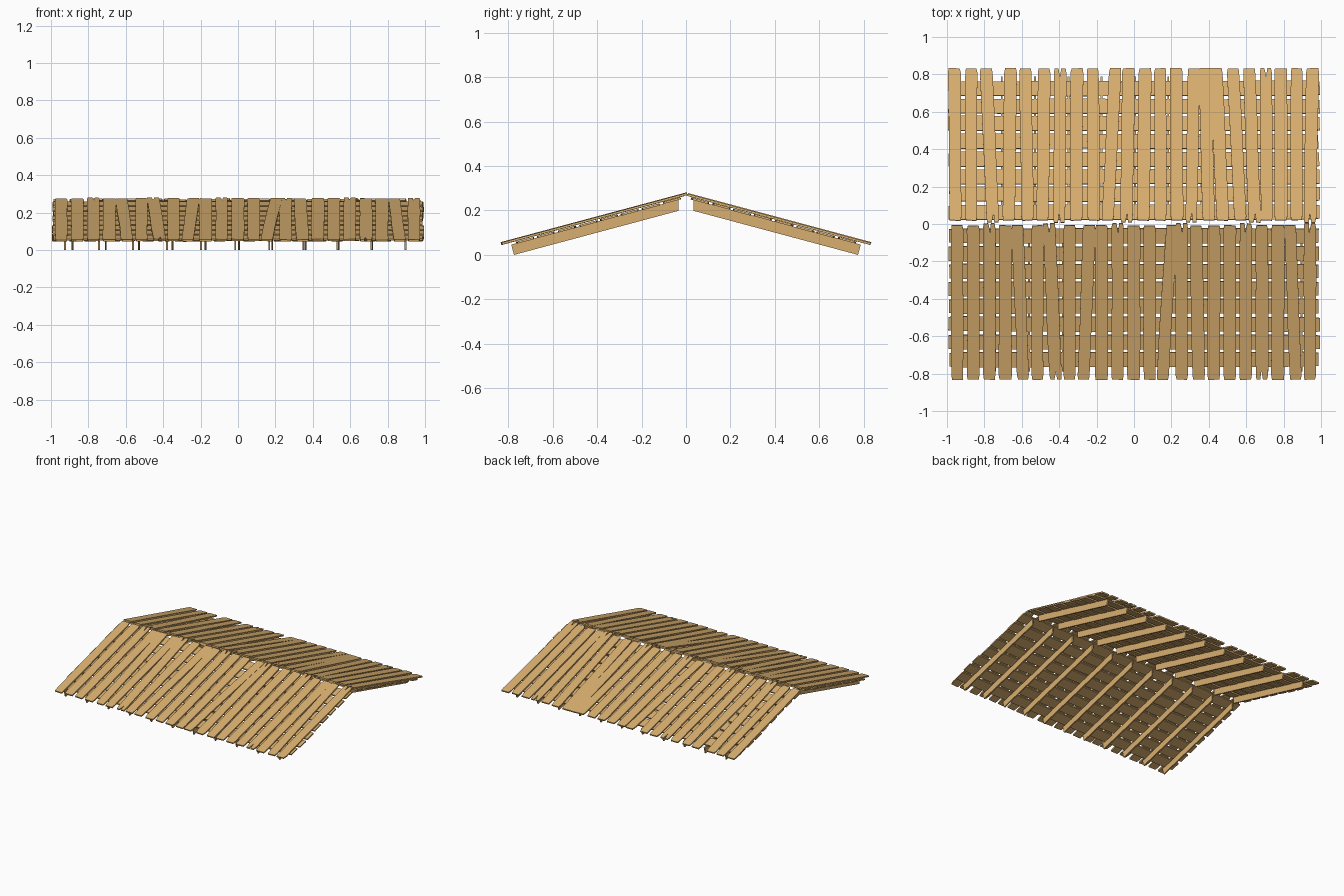
import bpy, bmesh, math, random
from mathutils import Vector

if "Cube" in bpy.data.objects:
    bpy.data.objects.remove(bpy.data.objects["Cube"])

random.seed(4)
ANG = math.radians(15)
RIDGE = 0.28

wood = bpy.data.materials.new("tan_wood")
wood.diffuse_color = (0.69, 0.43, 0.16, 1)
wood.use_nodes = True
wood.node_tree.nodes["Principled BSDF"].inputs["Base Color"].default_value = wood.diffuse_color


def slope_point(side, x, s, n):
    """x along the ridge, s down the slope, n out of the slope."""
    return Vector((x, side * (s * math.cos(ANG) + n * math.sin(ANG)),
                   RIDGE - s * math.sin(ANG) + n * math.cos(ANG)))


def prism(bm, lower, upper):
    a = [bm.verts.new(p) for p in lower]
    b = [bm.verts.new(p) for p in upper]
    bm.faces.new(a)
    bm.faces.new(b[::-1])
    k = len(a)
    for i in range(k):
        bm.faces.new((a[i], b[i], b[(i + 1) % k], a[(i + 1) % k]))


def finish(bm, name):
    bmesh.ops.recalc_face_normals(bm, faces=bm.faces)
    mesh = bpy.data.meshes.new(name)
    bm.to_mesh(mesh)
    bm.free()
    mesh.materials.append(wood)
    bpy.context.collection.objects.link(bpy.data.objects.new(name, mesh))


def jit(a):
    return random.uniform(-a, a)


def board_outline(c0, c1, u0, u1, width, notch0=False, notch1=False):
    """Rough board outline as (across, along), with optional split ends."""
    h = width / 2
    left, right = [], []
    for t in (0, 0.03, 0.35, 0.7, 0.97, 1):
        c, u = c0 + (c1 - c0) * t, u0 + (u1 - u0) * t
        e = 0.004 if t in (0, 1) else 0
        left.append((c - h + e + jit(0.002), u + jit(0.002)))
        right.append((c + h - e + jit(0.002), u + jit(0.002)))
    end, start = [], []
    if notch1:
        end = [(c1 - 0.008, u1), (c1 + jit(0.006), u1 - 0.05), (c1 + 0.006, u1)]
    if notch0:
        start = [(c0 + 0.008, u0), (c0 + jit(0.006), u0 + 0.05), (c0 - 0.006, u0)]
    return left + end + right[::-1] + start


# plank centres at ridge and eave
back_ridge = [-0.955, -0.87, -0.755, -0.67, -0.57, -0.49, -0.40, -0.31, -0.215, -0.14, -0.04,
              0.05, 0.14, 0.23, 0.305, 0.40, 0.475, 0.57, 0.645, 0.71, 0.785, 0.87, 0.94]
back_eave = [-0.96, -0.87, -0.79, -0.66, -0.58, -0.48, -0.395, -0.305, -0.22, -0.10, -0.03,
             0.06, 0.14, 0.225, 0.32, 0.38, 0.44, 0.53, 0.615, 0.705, 0.785, 0.87, 0.955]
front_ridge = [-0.945 + 0.0857 * i for i in range(23)]
front_eave = list(front_ridge)
for i, d in {4: 0.02, 6: 0.025, 8: -0.02, 13: -0.035, 15: 0.01, 21: 0.02}.items():
    front_ridge[i] -= d
    front_eave[i] += d * 0.5

layout = {"front": (-1, front_ridge, front_eave, 0.010, -0.925, 0.182),
          "back": (1, back_ridge, back_eave, 0.022, -0.885, 0.178)}

for name, (side, ridge, eave, s0, r0, pitch) in layout.items():
    # outer planks running down the slope
    bm = bmesh.new()
    for i, (c0, c1) in enumerate(zip(ridge, eave)):
        split = i % 4 == 2
        o = board_outline(c0, c1, s0 - (0.012 if split else 0), 0.862, 0.066 + jit(0.003),
                          split, i in (6, 19))
        lift = jit(0.002)
        prism(bm, [slope_point(side, x, s, -0.011 + lift) for x, s in o],
              [slope_point(side, x, s, -0.001 + lift) for x, s in o])
    finish(bm, name + "_roof_planks")

    # battens running along the ridge direction
    bm = bmesh.new()
    for j in range(8):
        s = (0.068 + 0.0945 * j) / math.cos(ANG)
        o = board_outline(s + jit(0.003), s + jit(0.003), -0.992 + jit(0.005), 0.99 + jit(0.005), 0.081)
        lift = jit(0.0015)
        prism(bm, [slope_point(side, x, q, -0.024 + lift) for q, x in o],
              [slope_point(side, x, q, -0.0145 + lift) for q, x in o])
    finish(bm, name + "_battens")

    # rafters underneath
    bm = bmesh.new()
    profile = [(0.04, -0.022), (0.821, -0.022), (0.821, -0.07), (0.053, -0.07)]
    for k in range(11):
        x = r0 + pitch * k
        prism(bm, [slope_point(side, x - 0.005, s, n) for s, n in profile],
              [slope_point(side, x + 0.005, s, n) for s, n in profile])
    finish(bm, name + "_rafters")
